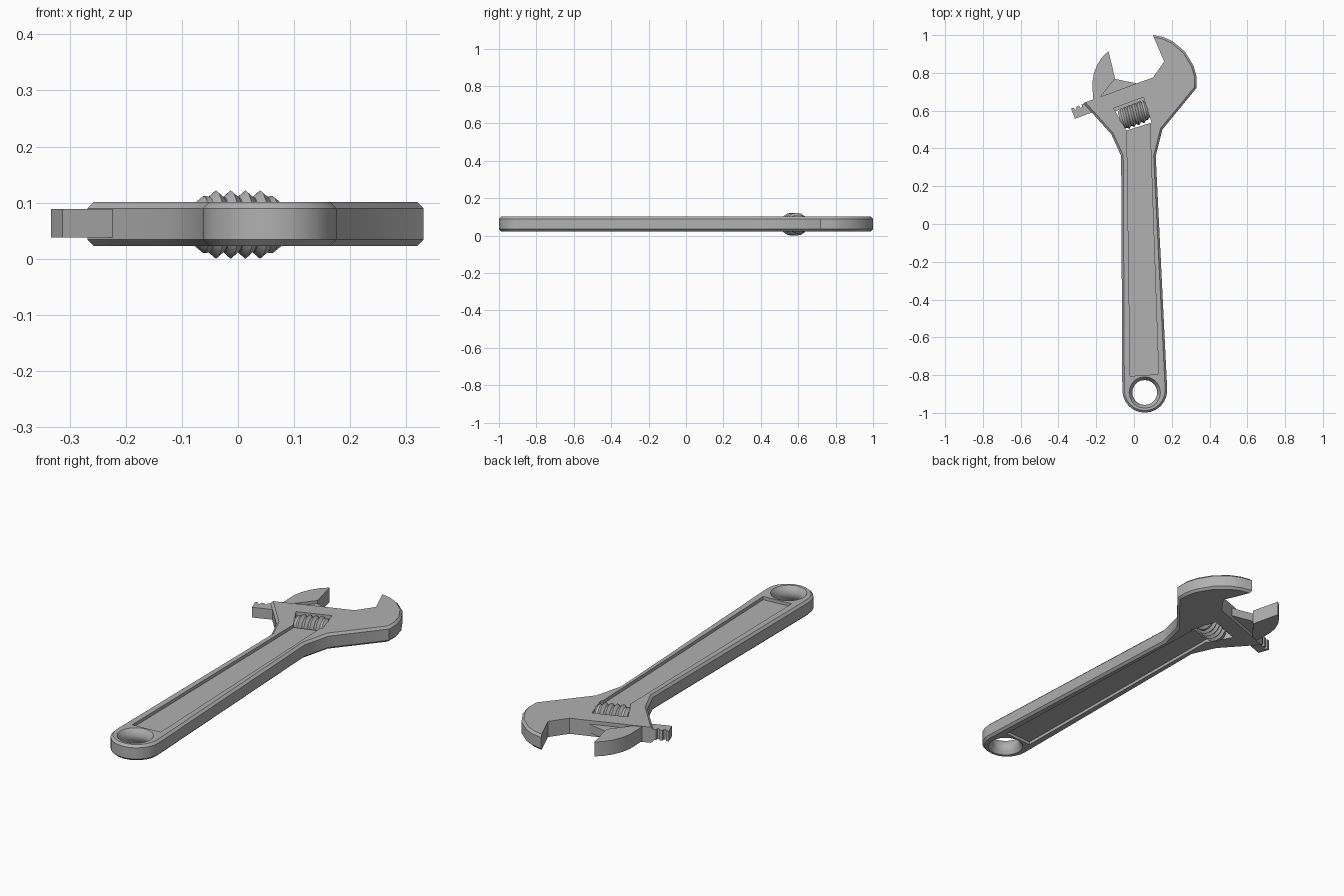
import bpy, bmesh
from math import sin, cos, pi, radians
from mathutils import Matrix, Vector

if "Cube" in bpy.data.objects:
    bpy.data.objects.remove(bpy.data.objects["Cube"])

MID = 0.064          # mid-plane height of the tool
TILT = radians(20.5)  # slant of the jaw slide
steel = bpy.data.materials.new("dark_steel")
steel.diffuse_color = (0.44, 0.44, 0.44, 1)
steel.use_nodes = True
steel.node_tree.nodes["Principled BSDF"].inputs["Base Color"].default_value = steel.diffuse_color


def make_object(name, bm):
    bmesh.ops.recalc_face_normals(bm, faces=bm.faces)
    me = bpy.data.meshes.new(name)
    bm.to_mesh(me)
    bm.free()
    me.materials.append(steel)
    ob = bpy.data.objects.new(name, me)
    bpy.context.collection.objects.link(ob)
    return ob


def inset(pts, d, sharp):
    """Offset a clockwise outline inward by d, leaving the sharp edges in place."""
    out, n = [], len(pts)
    for i in range(n):
        a, p, b = (Vector(pts[k % n]) for k in (i - 1, i, i + 1))
        u, v = (p - a).normalized(), (b - p).normalized()
        nu, nv = Vector((u.y, -u.x)), Vector((v.y, -v.x))
        du = 0 if (i - 1) % n in sharp else d
        dv = 0 if i in sharp else d
        det = u.x * v.y - u.y * v.x
        if abs(det) < 1e-4:
            out.append(p + nu * du)
        else:
            w = nv * dv - nu * du
            out.append(p + nu * du + u * ((w.x * v.y - w.y * v.x) / det))
    return out


def loft(name, rings):
    """Skin a stack of closed point rings and cap both ends."""
    bm = bmesh.new()
    rings = [[bm.verts.new(p) for p in r] for r in rings]
    n = len(rings[0])
    for a, b in zip(rings, rings[1:]):
        for k in range(n):
            m = (k + 1) % n
            bm.faces.new((a[k], a[m], b[m], b[k]))
    bm.faces.new(rings[0][::-1])
    bm.faces.new(rings[-1])
    return make_object(name, bm)


def prism(name, pts, z0, z1, bevel=0.0, sharp=()):
    """Extrude an outline, with optional chamfered rims."""
    stack = [(pts, z0), (pts, z1)]
    if bevel:
        small = inset(pts, bevel, sharp)
        stack = [(small, z0), (pts, z0 + bevel), (pts, z1 - bevel), (small, z1)]
    return loft(name, [[(x, y, z) for x, y in ps] for ps, z in stack])


def lathe(name, profile, n, shear=0.0):
    """Spin (radius, height) pairs about z, leaning the rings by shear."""
    return loft(name, [[(r * cos(2 * pi * k / n), r * sin(2 * pi * k / n),
                         h + shear * sin(2 * pi * k / n) * r)
                        for k in range(n)] for r, h in profile])


def cut(target, cutter):
    cutter.hide_render = True
    mod = target.modifiers.new("cut", 'BOOLEAN')
    mod.operation = 'DIFFERENCE'
    mod.solver = 'EXACT'
    mod.object = cutter
    bpy.context.view_layer.objects.active = target
    bpy.ops.object.modifier_apply(modifier=mod.name)
    bpy.data.objects.remove(cutter)


# Body: mouth, fixed jaw, head, handle and rounded end in one outline
hole = (0.057, -0.892)
mouth = [(-0.268, 0.64), (0.015, 0.745), (0.10, 0.775), (0.16, 0.86), (0.10, 1.0)]
right = [(0.155, 0.99), (0.205, 0.967), (0.27, 0.912), (0.315, 0.838),
         (0.331, 0.78), (0.331, 0.72), (0.15, 0.50), (0.115, 0.36)]
end = [(hole[0] + 0.119 * cos(a), -0.88 + 0.119 * sin(a))
       for a in (radians(-15 * i) for i in range(13))]
left = [(-0.068, 0.36), (-0.12, 0.475)]
body = prism("wrench_body", mouth + right + end + left, 0.026, 0.104,
             bevel=0.011, sharp=(0, 1, 2, 3))

# Sunken panels on both handle faces
panel = [(-0.038, 0.52), (0.083, 0.56), (0.13, -0.795), (-0.02, -0.805)]
for z0, z1 in ((0.088, 0.2), (-0.1, 0.041)):
    cut(body, prism("panel_cutter", panel, z0, z1))

# Window for the worm screw
cut(body, prism("window_cutter", [(-0.108, 0.612), (0.05, 0.671),
                                  (0.093, 0.537), (-0.04, 0.495)], -0.1, 0.25))

# Hanging hole with flared rims
flare = lathe("hole_cutter", [(0.096, -0.054), (0.082, -0.038), (0.072, -0.022),
                              (0.066, -0.008), (0.066, 0.008), (0.072, 0.022),
                              (0.082, 0.038), (0.096, 0.054)], 20)
flare.data.transform(Matrix.Translation((hole[0], hole[1], MID + 0.001)))
cut(body, flare)

# Sliding jaw and its thinner foot
jaw = prism("sliding_jaw", [(-0.135, 0.915), (-0.165, 0.887), (-0.192, 0.848),
                            (-0.212, 0.80), (-0.22, 0.75), (-0.217, 0.655),
                            (-0.18, 0.670), (-0.10, 0.77)], 0.029, 0.101)
foot = prism("jaw_foot", [(-0.102, 0.768), (0.012, 0.745), (0.012, 0.735),
                          (-0.19, 0.66)], 0.044, 0.086)

# Toothed rack poking out of the slide, with a rail that meshes with the worm
teeth = []
for i in range(3):
    x = i * 0.03
    teeth += [(x, 0.0), (x + 0.014, 0.0), (x + 0.018, -0.014), (x + 0.026, -0.014)]
rack = prism("jaw_rack", teeth + [(0.09, 0.0), (0.27, 0.0), (0.27, -0.058), (0.0, -0.058)],
             0.041, 0.092)
rail = prism("rack_rail", [(0.19, -0.03), (0.40, -0.03), (0.40, -0.095), (0.19, -0.095)],
             0.045, 0.085)
for ob in (rack, rail):
    ob.data.transform(Matrix.Translation((-0.333, 0.611, 0)) @ Matrix.Rotation(TILT, 4, 'Z'))

# Worm screw with four leaning ridges
profile = [(0.040, -0.080), (0.051, -0.066)]
for i in range(4):
    c = (i - 1.5) * 0.028
    profile += [(0.050, c - 0.013), (0.061, c), (0.050, c + 0.013)]
profile += [(0.051, 0.066), (0.040, 0.080)]
worm = lathe("worm_screw", profile, 16, shear=0.12)
worm.data.transform(Matrix.Translation((0.0, 0.578, MID)) @
                    Matrix.Rotation(TILT, 4, 'Z') @ Matrix.Rotation(pi / 2, 4, 'Y'))

# Stand on the ground, keep hard edges sharp
low = min(v.co.z for v in worm.data.vertices)
for ob in (body, jaw, foot, rack, rail, worm):
    ob.data.transform(Matrix.Translation((0, 0, -low)))
    bpy.ops.object.select_all(action='DESELECT')
    ob.select_set(True)
    bpy.context.view_layer.objects.active = ob
    bpy.ops.object.shade_smooth_by_angle(angle=radians(28))
